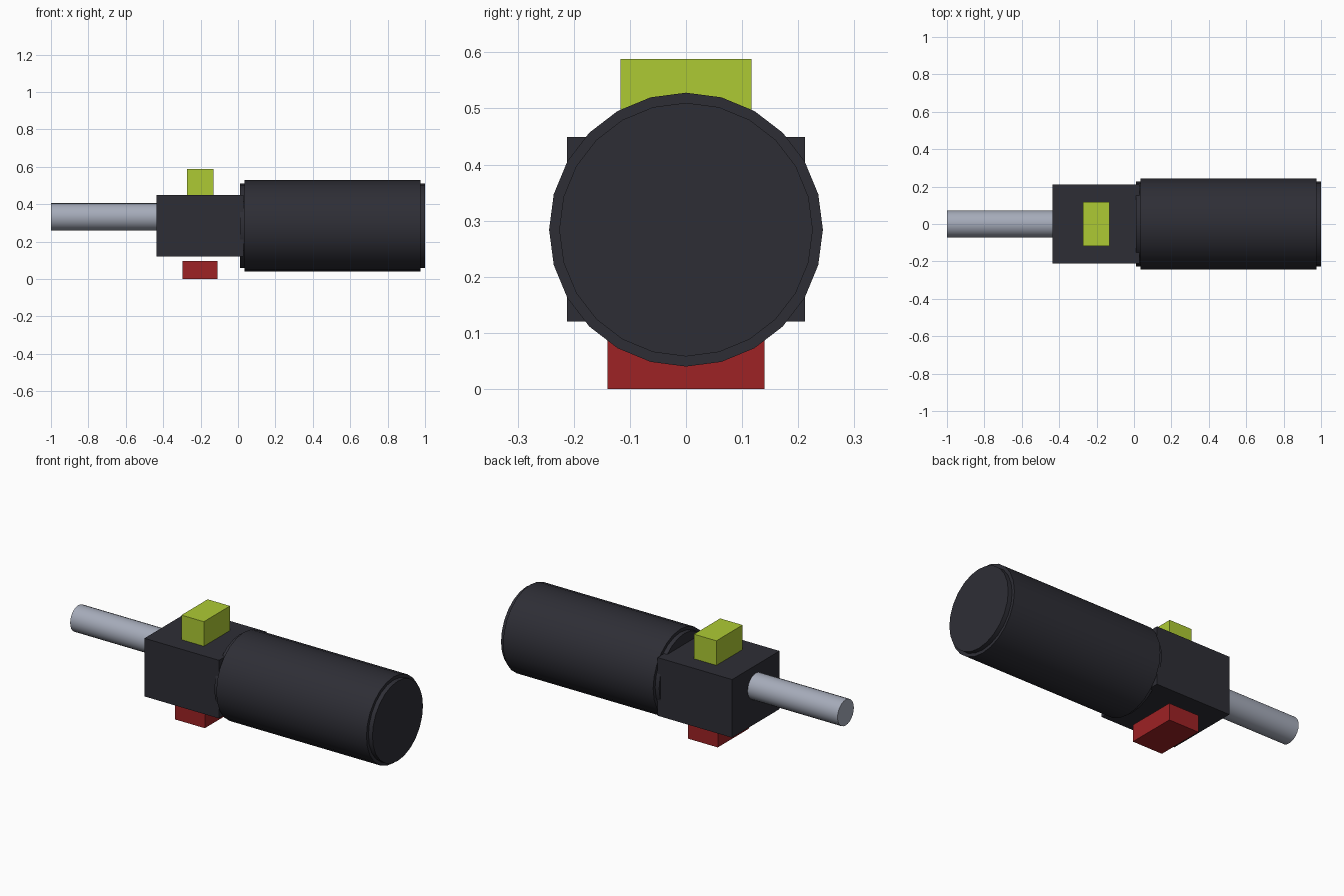
import bpy
import bmesh
import math
from mathutils import Matrix

if "Cube" in bpy.data.objects:
    bpy.data.objects.remove(bpy.data.objects["Cube"], do_unlink=True)


def make_material(name, rgb):
    mat = bpy.data.materials.new(name)
    mat.use_nodes = True
    colour = (*rgb, 1)
    mat.diffuse_color = colour
    mat.node_tree.nodes["Principled BSDF"].inputs["Base Color"].default_value = colour
    return mat


charcoal = make_material("charcoal", (0.027, 0.027, 0.036))
steel = make_material("steel grey", (0.38, 0.41, 0.49))
lime = make_material("lime green", (0.42, 0.59, 0.034))
red = make_material("dark red", (0.34, 0.016, 0.018))


def add_object(name, bm, mat):
    bmesh.ops.recalc_face_normals(bm, faces=bm.faces)
    mesh = bpy.data.meshes.new(name)
    bm.to_mesh(mesh)
    bm.free()
    mesh.materials.append(mat)
    obj = bpy.data.objects.new(name, mesh)
    bpy.context.collection.objects.link(obj)
    return obj


def box(name, x, y, z, mat):
    """Box from (min, max) ranges in x and z, and a half width in y."""
    bm = bmesh.new()
    size = Matrix.Diagonal((x[1] - x[0], 2 * y, z[1] - z[0], 1))
    centre = Matrix.Translation((sum(x) / 2, 0, sum(z) / 2))
    bmesh.ops.create_cube(bm, size=1, matrix=centre @ size)
    return add_object(name, bm, mat)


def lathe_x(name, profile, z, sides, mat):
    """Closed round part along x from (x, radius) stations."""
    bm = bmesh.new()
    rings = []
    for x, r in profile:
        angles = [math.tau * i / sides for i in range(sides)]
        rings.append([bm.verts.new((x, r * math.sin(a), z + r * math.cos(a))) for a in angles])
    for a, b in zip(rings, rings[1:]):
        for i in range(sides):
            j = (i + 1) % sides
            bm.faces.new((a[i], a[j], b[j], b[i]))
    bm.faces.new(rings[0])
    bm.faces.new(rings[-1])
    obj = add_object(name, bm, mat)
    bpy.ops.object.select_all(action="DESELECT")
    obj.select_set(True)
    bpy.context.view_layer.objects.active = obj
    bpy.ops.object.shade_smooth_by_angle(angle=math.radians(30))
    return obj


# Large round body with a stepped rim at each end
lathe_x("cylinder_body",
        [(0.01, 0.226), (0.035, 0.226), (0.035, 0.244),
         (0.975, 0.244), (0.975, 0.226), (1.0, 0.226)],
        0.284, 24, charcoal)

# Square housing and the rod coming out of it
box("housing_block", (-0.437, 0.03), 0.212, (0.12, 0.449), charcoal)
lathe_x("rod", [(-1.0, 0.073), (-0.42, 0.073)], 0.332, 24, steel)

# Coloured blocks above and below the housing
box("top_block", (-0.272, -0.132), 0.117, (0.44, 0.588), lime)
box("bottom_block", (-0.297, -0.11), 0.14, (0.0, 0.095), red)
